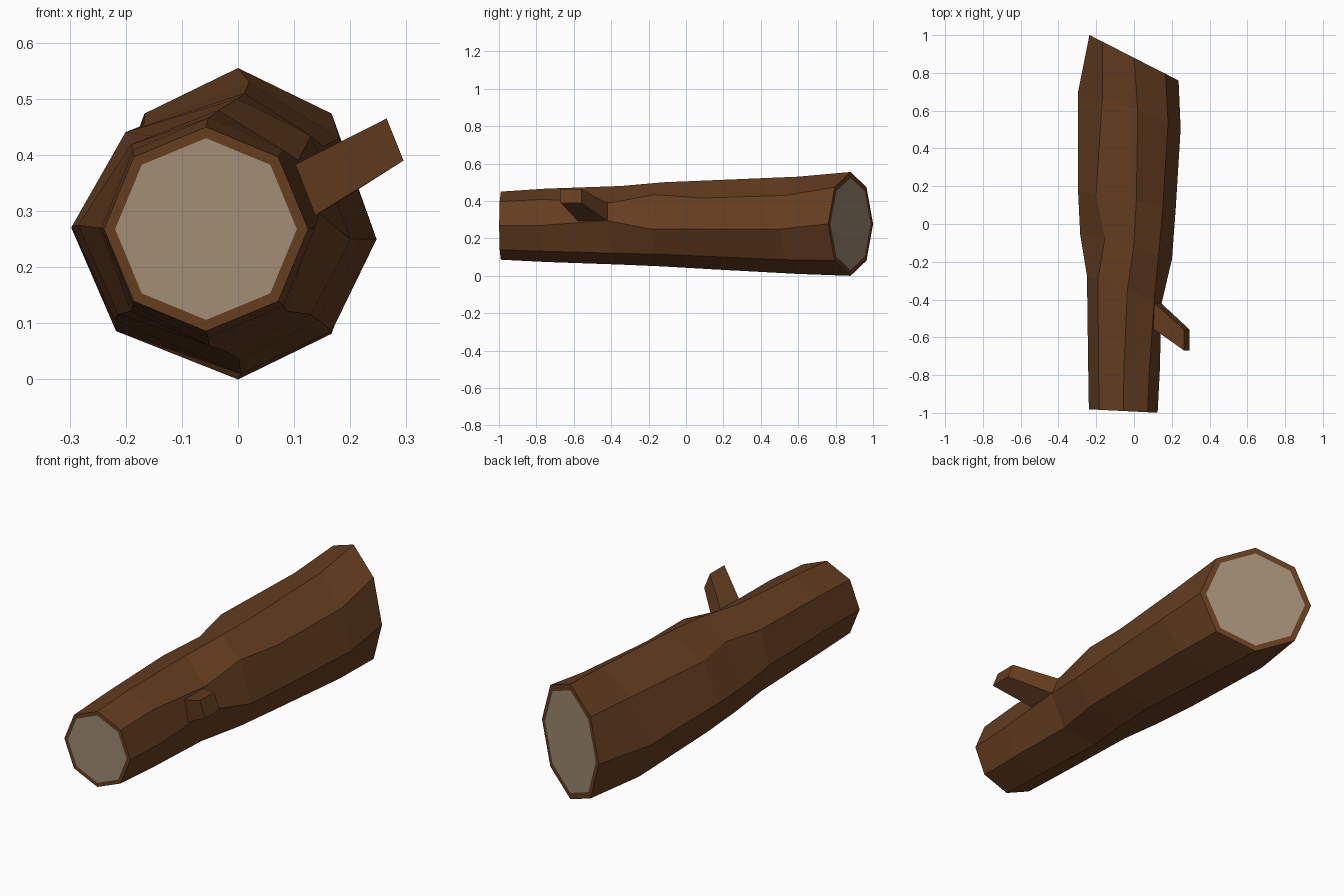
import bpy, bmesh
from math import cos, sin, radians
from mathutils import Vector

if "Cube" in bpy.data.objects:
    bpy.data.objects.remove(bpy.data.objects["Cube"])


def material(name, color):
    m = bpy.data.materials.new(name)
    m.diffuse_color = (*color, 1)
    m.use_nodes = True
    m.node_tree.nodes["Principled BSDF"].inputs["Base Color"].default_value = m.diffuse_color
    return m


bark = material("bark", (0.13, 0.047, 0.014))
wood = material("cut_wood", (0.35, 0.265, 0.175))


def finish(name, bm):
    bmesh.ops.recalc_face_normals(bm, faces=bm.faces)
    mesh = bpy.data.meshes.new(name)
    bm.to_mesh(mesh)
    bm.free()
    mesh.materials.append(bark)
    mesh.materials.append(wood)
    ob = bpy.data.objects.new(name, mesh)
    bpy.context.collection.objects.link(ob)
    return ob


def bridge(bm, a, b):
    n = len(a)
    for i in range(n):
        bm.faces.new((a[i], a[(i + 1) % n], b[(i + 1) % n], b[i]))


# Trunk cross-sections: y, slant (dy/dx), centre x, centre z, radius x, radius z
RINGS = [
    (-0.99, -0.05, -0.057, 0.268, 0.182, 0.182),
    (-0.75, -0.10, -0.053, 0.270, 0.190, 0.196),
    (-0.35, -0.38, -0.052, 0.270, 0.197, 0.210),
    (-0.12, -0.27, -0.042, 0.275, 0.243, 0.225),
    (0.12, -0.20, -0.038, 0.273, 0.258, 0.237),
    (0.60, -0.35, -0.025, 0.270, 0.272, 0.260),
    (0.88, -0.51, 0.0, 0.2775, 0.236, 0.2775),
]
# Knobbly bark: (ring, side) -> shift in x, z; side 0 is right, 2 is top
BUMPS = {
    (2, 0): (0, 0.025), (2, 1): (0.02, -0.028), (2, 2): (0.017, 0),
    (3, 0): (0, -0.025), (3, 2): (0.04, 0), (3, 3): (0.06, 0),
    (4, 0): (0, -0.023), (4, 1): (0.008, -0.025), (4, 2): (0.05, 0),
    (4, 3): (0.02, 0), (4, 6): (0.04, 0),
    (5, 0): (0, -0.02), (5, 1): (0.013, -0.024), (5, 2): (0.045, 0),
    (5, 3): (0.05, 0), (5, 6): (0.03, 0), (3, 6): (0.02, 0),
}

# Trunk with a bark rim and pale wood on both cut ends
bm = bmesh.new()
rings = []
for r, (y, slant, cx, cz, rx, rz) in enumerate(RINGS):
    ring = []
    for k in range(8):
        a = radians(45 * k)
        dx, dz = BUMPS.get((r, k), (0, 0))
        ring.append(bm.verts.new((cx + rx * cos(a) + dx,
                                  y + slant * rx * cos(a),
                                  cz + rz * sin(a) + dz)))
    rings.append(ring)
for a, b in zip(rings, rings[1:]):
    bridge(bm, a, b)
for ring in (rings[0], rings[-1]):
    c = sum((v.co for v in ring), Vector()) / 8
    inner = [bm.verts.new(c.lerp(v.co, 0.89)) for v in ring]
    bridge(bm, ring, inner)
    bm.faces.new(inner).material_index = 1
finish("log_trunk", bm)

# Branch stub, sunk into the trunk
base = [(0.11, -0.42, 0.387), (0.11, -0.56, 0.387), (0.142, -0.58, 0.295), (0.145, -0.42, 0.295)]
tip = [(0.265, -0.56, 0.465), (0.265, -0.67, 0.465), (0.295, -0.67, 0.39), (0.295, -0.56, 0.39)]
bm = bmesh.new()
lower = [bm.verts.new(Vector(p) - 0.3 * (Vector(q) - Vector(p))) for p, q in zip(base, tip)]
upper = [bm.verts.new(q) for q in tip]
bridge(bm, lower, upper)
bm.faces.new(lower)
bm.faces.new(upper)
finish("branch_stub", bm)
